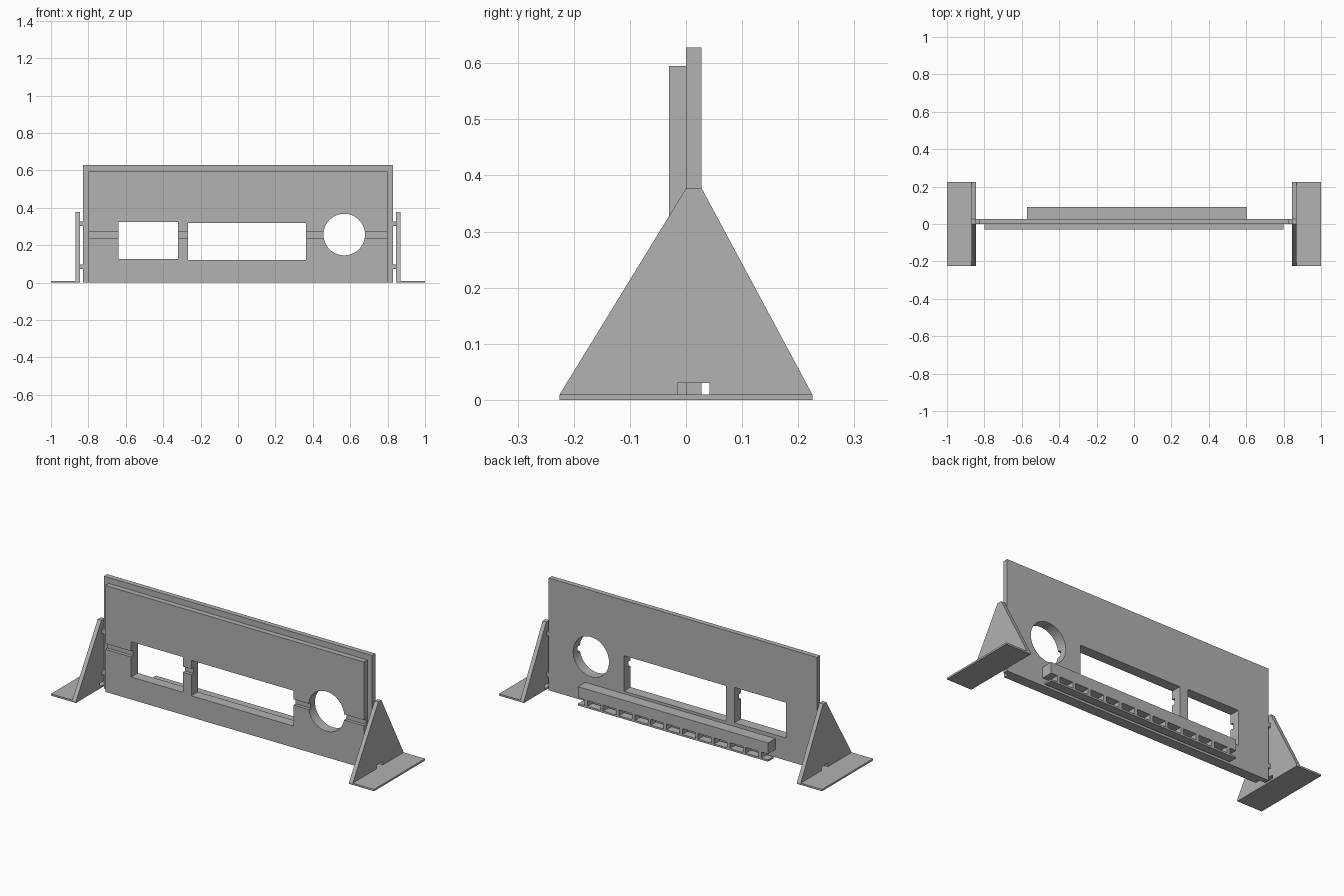
import bpy, bmesh, math
from mathutils import Matrix

if "Cube" in bpy.data.objects:
    bpy.data.objects.remove(bpy.data.objects["Cube"])

gray = bpy.data.materials.new("plain_gray")
gray.diffuse_color = (0.445, 0.445, 0.445, 1)
gray.use_nodes = True
gray.node_tree.nodes["Principled BSDF"].inputs["Base Color"].default_value = gray.diffuse_color


def finish(name, bm):
    bmesh.ops.recalc_face_normals(bm, faces=bm.faces)
    mesh = bpy.data.meshes.new(name)
    bm.to_mesh(mesh)
    bm.free()
    mesh.materials.append(gray)
    obj = bpy.data.objects.new(name, mesh)
    bpy.context.collection.objects.link(obj)
    return obj


def box(name, x0, x1, y0, y1, z0, z1):
    bm = bmesh.new()
    bmesh.ops.create_cube(bm, size=1)
    bmesh.ops.scale(bm, vec=(x1 - x0, y1 - y0, z1 - z0), verts=bm.verts)
    bmesh.ops.translate(bm, vec=((x0 + x1) / 2, (y0 + y1) / 2, (z0 + z1) / 2), verts=bm.verts)
    return finish(name, bm)


def cylinder_y(name, x, z, radius, depth):
    bm = bmesh.new()
    bmesh.ops.create_cone(bm, cap_ends=True, segments=64, radius1=radius, radius2=radius,
                          depth=depth, matrix=Matrix.Translation((x, 0, z)) @ Matrix.Rotation(math.pi / 2, 4, 'X'))
    return finish(name, bm)


def prism_x(name, profile, x0, x1):
    # extrude a (y, z) profile along x
    bm = bmesh.new()
    face = bm.faces.new([bm.verts.new((x0, y, z)) for y, z in profile])
    new = bmesh.ops.extrude_face_region(bm, geom=[face])["geom"]
    bmesh.ops.translate(bm, vec=(x1 - x0, 0, 0),
                        verts=[v for v in new if isinstance(v, bmesh.types.BMVert)])
    return finish(name, bm)


def cut(obj, cutter):
    mod = obj.modifiers.new("cut", 'BOOLEAN')
    mod.operation = 'DIFFERENCE'
    mod.solver = 'EXACT'
    mod.object = cutter
    bpy.context.view_layer.objects.active = obj
    bpy.ops.object.modifier_apply(modifier=mod.name)


# two layered panels
front_panel = box("front_panel", -0.8, 0.8, -0.03, 0, 0, 0.595)
back_panel = box("back_panel", -0.83, 0.83, 0, 0.028, 0, 0.628)

# horizontal groove across the front panel
groove = box("groove_cutter", -0.9, 0.9, -0.1, -0.012, 0.238, 0.27)
cut(front_panel, groove)

# two windows and a round port through both panels
openings = [
    box("small_window_cutter", -0.64, -0.32, -0.2, 0.2, 0.126, 0.323),
    box("large_window_cutter", -0.268, 0.364, -0.2, 0.2, 0.12, 0.318),
    cylinder_y("round_port_cutter", 0.568, 0.257, 0.111, 0.4),
]
for opening in openings:
    cut(front_panel, opening)
    cut(back_panel, opening)
for cutter in openings + [groove]:
    bpy.data.objects.remove(cutter)

# smooth wall of the round port
for panel in (front_panel, back_panel):
    bpy.ops.object.select_all(action='DESELECT')
    panel.select_set(True)
    bpy.context.view_layer.objects.active = panel
    bpy.ops.object.shade_smooth_by_angle(angle=math.radians(30))

# rear rail with hanging teeth and a bottom strip
X0, X1 = -0.572, 0.604
box("rear_rail", X0, X1, 0.028, 0.092, 0.043, 0.105)
box("rear_bottom_strip", X0, X1, 0.045, 0.092, 0, 0.01)
TEETH = 12
pitch = (X1 - X0) / TEETH
for i in range(TEETH):
    x = X0 + pitch * (i + 0.5)
    box("rear_tooth", x - 0.009, x + 0.009, 0.045, 0.092, 0.01, 0.043)

# side stands: notched triangular web, flat foot and two tabs
web = [(-0.225, 0.01), (0, 0.377), (0.028, 0.377), (0.225, 0.01),
       (0.042, 0.01), (0.042, 0.03), (-0.015, 0.03), (-0.015, 0.01)]
for side, s in (("left", -1), ("right", 1)):
    prism_x(side + "_stand_web", web, s * 0.845, s * 0.868)
    lo, hi = sorted((s * 0.845, s * 1.0))
    box(side + "_stand_foot", lo, hi, -0.225, 0.225, 0, 0.01)
    lo, hi = sorted((s * 0.83, s * 0.845))
    for z in (0.085, 0.315):
        box(side + "_tab", lo, hi, 0, 0.028, z - 0.011, z + 0.011)
